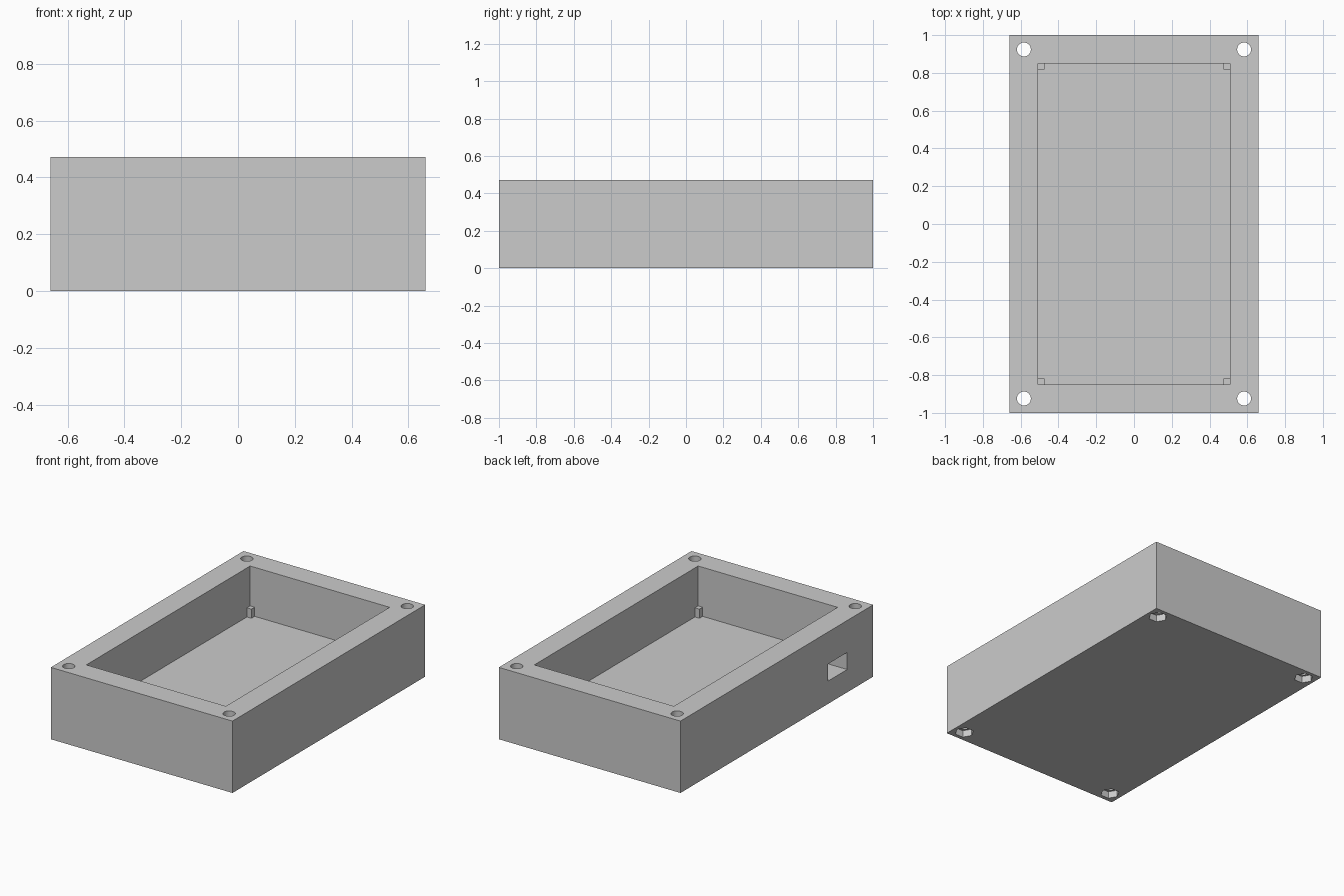
import bpy
import math

default_cube = bpy.data.objects.get("Cube")
if default_cube:
    bpy.data.objects.remove(default_cube, do_unlink=True)

# Main dimensions
HALF_X, HALF_Y, HEIGHT = 0.66, 1.0, 0.472
CAVITY_X, CAVITY_Y, FLOOR = 0.507, 0.85, 0.15
HOLE_X, HOLE_Y = 0.583, 0.924
POST, POST_HEIGHT = 0.033, 0.06
CORNERS = [(sx, sy) for sx in (-1, 1) for sy in (-1, 1)]

grey = bpy.data.materials.new("plain grey")
grey.use_nodes = True
colour = (0.6, 0.6, 0.6, 1)
grey.diffuse_color = colour
grey.node_tree.nodes["Principled BSDF"].inputs["Base Color"].default_value = colour


def box(name, low, high):
    """Axis-aligned box between two opposite corners."""
    centre = [(a + b) / 2 for a, b in zip(low, high)]
    bpy.ops.mesh.primitive_cube_add(size=1, location=centre)
    obj = bpy.context.object
    obj.name = name
    obj.scale = [abs(b - a) for a, b in zip(low, high)]
    bpy.ops.object.transform_apply(location=False, rotation=False, scale=True)
    obj.data.materials.append(grey)
    return obj


def prism(name, sides, radius, x, y, bottom, top):
    """Upright prism with one corner pointing along x."""
    bpy.ops.mesh.primitive_cylinder_add(
        vertices=sides, radius=radius, depth=top - bottom,
        location=(x, y, (bottom + top) / 2), rotation=(0, 0, math.pi / 2))
    obj = bpy.context.object
    obj.name = name
    obj.data.materials.append(grey)
    return obj


def cut(target, cutter):
    """Subtract the cutter from the target, then discard it."""
    cutter.hide_render = True
    mod = target.modifiers.new("cut", 'BOOLEAN')
    mod.operation = 'DIFFERENCE'
    mod.solver = 'EXACT'
    mod.object = cutter
    bpy.ops.object.select_all(action='DESELECT')
    bpy.context.view_layer.objects.active = target
    target.select_set(True)
    bpy.ops.object.modifier_apply(modifier=mod.name)
    bpy.data.objects.remove(cutter, do_unlink=True)


# Open case with its cavity
case = box("case", (-HALF_X, -HALF_Y, 0), (HALF_X, HALF_Y, HEIGHT))
cut(case, box("cavity_cutter", (-CAVITY_X, -CAVITY_Y, FLOOR),
              (CAVITY_X, CAVITY_Y, HEIGHT + 0.1)))

# Cable opening through one long wall, level with the floor
cut(case, box("opening_cutter", (-HALF_X - 0.1, -0.73, FLOOR),
              (-CAVITY_X + 0.1, -0.533, 0.262)))

# Screw holes with hexagonal nut pockets underneath
for sx, sy in CORNERS:
    x, y = sx * HOLE_X, sy * HOLE_Y
    cut(case, prism("hole_cutter", 32, 0.037, x, y, -0.1, HEIGHT + 0.1))
    cut(case, prism("nut_cutter", 6, 0.058, x, y, -0.1, 0.045))

bpy.ops.object.select_all(action='DESELECT')
case.select_set(True)
bpy.context.view_layer.objects.active = case
bpy.ops.object.shade_smooth_by_angle(angle=math.radians(30))

# Small support posts in the cavity corners
for sx, sy in CORNERS:
    name = ("back" if sy > 0 else "front") + ("_left" if sx > 0 else "_right")
    box(name + "_support_post",
        (sx * (CAVITY_X - POST), sy * (CAVITY_Y - POST), FLOOR),
        (sx * CAVITY_X, sy * CAVITY_Y, FLOOR + POST_HEIGHT))
